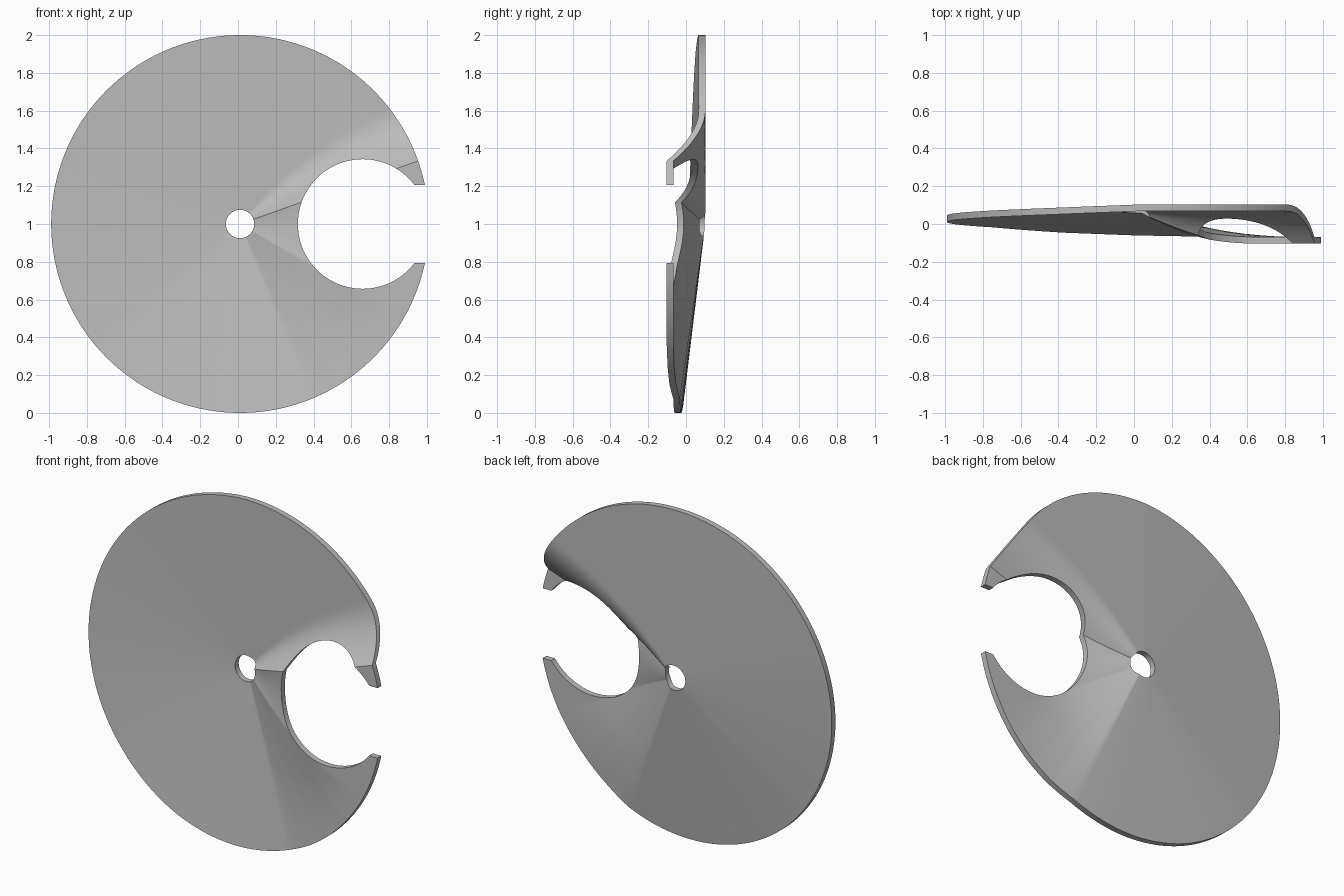
import bpy
import bmesh
from math import sin, cos, pi, radians, degrees, atan2, hypot

CX, CZ = 0.011, 1.0          # disc centre
HOLE, RIM, HALF = 0.075, 1.0, 0.0175
BACK = 0.1025                # rear face level at the hub
FOLD, DROP = 19.5, 0.17      # crisp fold angle and full depth of the lip

# Depth of the rim behind the hub, by angle in degrees
RIM_DEPTH = [(90, 0), (114, 0.016), (162, 0.045), (220.5, 0.085), (247, 0.113),
             (270, 0.128), (292.5, 0.135), (302, 0.155), (311, 0.165),
             (321, DROP), (380, DROP)]

if "Cube" in bpy.data.objects:
    bpy.data.objects.remove(bpy.data.objects["Cube"])


def rim_depth(angle):
    for (a0, d0), (a1, d1) in zip(RIM_DEPTH, RIM_DEPTH[1:]):
        if a0 <= angle <= a1:
            return d0 + (d1 - d0) * (angle - a0) / (a1 - a0)
    return 0.0


def warp(x, z):
    """Forward displacement of the sheet at a point of the disc."""
    r = hypot(x, z)
    angle = (degrees(atan2(z, x)) - FOLD) % 360 + FOLD
    curved = sin(pi / 2 * min(r / 0.65, 1))
    if angle < 90:                                   # rolled bend above the lip
        top = 37 + 15 * (1 - r)
        u = min((angle - FOLD) / (top - FOLD), 1)
        return DROP * (1 - u) ** 2 * curved
    blend = min(max((angle - 292.5) / 37.5, 0), 1)   # straight rays become curved
    return rim_depth(angle) * (r + (curved - r) * blend)


def make_disc(segments=240, rings=20):
    radii = [HOLE + (RIM - HOLE) * i / rings for i in range(rings + 1)]
    profile = [(r, -HALF) for r in radii] + [(r, HALF) for r in reversed(radii)]
    bm = bmesh.new()
    loops = []
    for s in range(segments):
        a = 2 * pi * s / segments
        loops.append([bm.verts.new((CX + r * cos(a), y, CZ + r * sin(a)))
                      for r, y in profile])
    n = len(profile)
    for s in range(segments):
        a, b = loops[s], loops[(s + 1) % segments]
        for i in range(n):
            j = (i + 1) % n
            bm.faces.new((a[i], a[j], b[j], b[i]))
    bmesh.ops.recalc_face_normals(bm, faces=bm.faces)
    mesh = bpy.data.meshes.new("slotted_disc")
    bm.to_mesh(mesh)
    bm.free()
    obj = bpy.data.objects.new("slotted_disc", mesh)
    bpy.context.collection.objects.link(obj)
    return obj


disc = make_disc()

# Round notch and the straight slot that opens it through the rim
bpy.ops.mesh.primitive_cylinder_add(vertices=96, radius=0.343, depth=1,
                                    location=(0.66, 0, CZ),
                                    rotation=(radians(90), 0, 0))
notch = bpy.context.object
notch.name = "notch_cutter"
bpy.ops.mesh.primitive_cube_add(size=1, location=(1.1, 0, CZ))
slot = bpy.context.object
slot.name = "slot_cutter"
slot.scale = (0.4, 1, 0.415)

bpy.ops.object.select_all(action='DESELECT')
disc.select_set(True)
bpy.context.view_layer.objects.active = disc
for cutter in (notch, slot):
    cutter.hide_render = True
    mod = disc.modifiers.new(cutter.name, 'BOOLEAN')
    mod.operation = 'DIFFERENCE'
    mod.solver = 'EXACT'
    mod.object = cutter
    bpy.ops.object.modifier_apply(modifier=mod.name)
for cutter in (notch, slot):
    bpy.data.objects.remove(cutter)

# Bend the flat sheet into its folded cutting shape
for v in disc.data.vertices:
    v.co.y += BACK - HALF - warp(v.co.x - CX, v.co.z - CZ)
disc.data.update()

# Plain steel
steel = bpy.data.materials.new("steel_grey")
steel.use_nodes = True
colour = (0.5, 0.5, 0.5, 1)
steel.diffuse_color = colour
steel.node_tree.nodes["Principled BSDF"].inputs["Base Color"].default_value = colour
disc.data.materials.clear()
disc.data.materials.append(steel)

bpy.ops.object.shade_smooth_by_angle(angle=radians(30))
